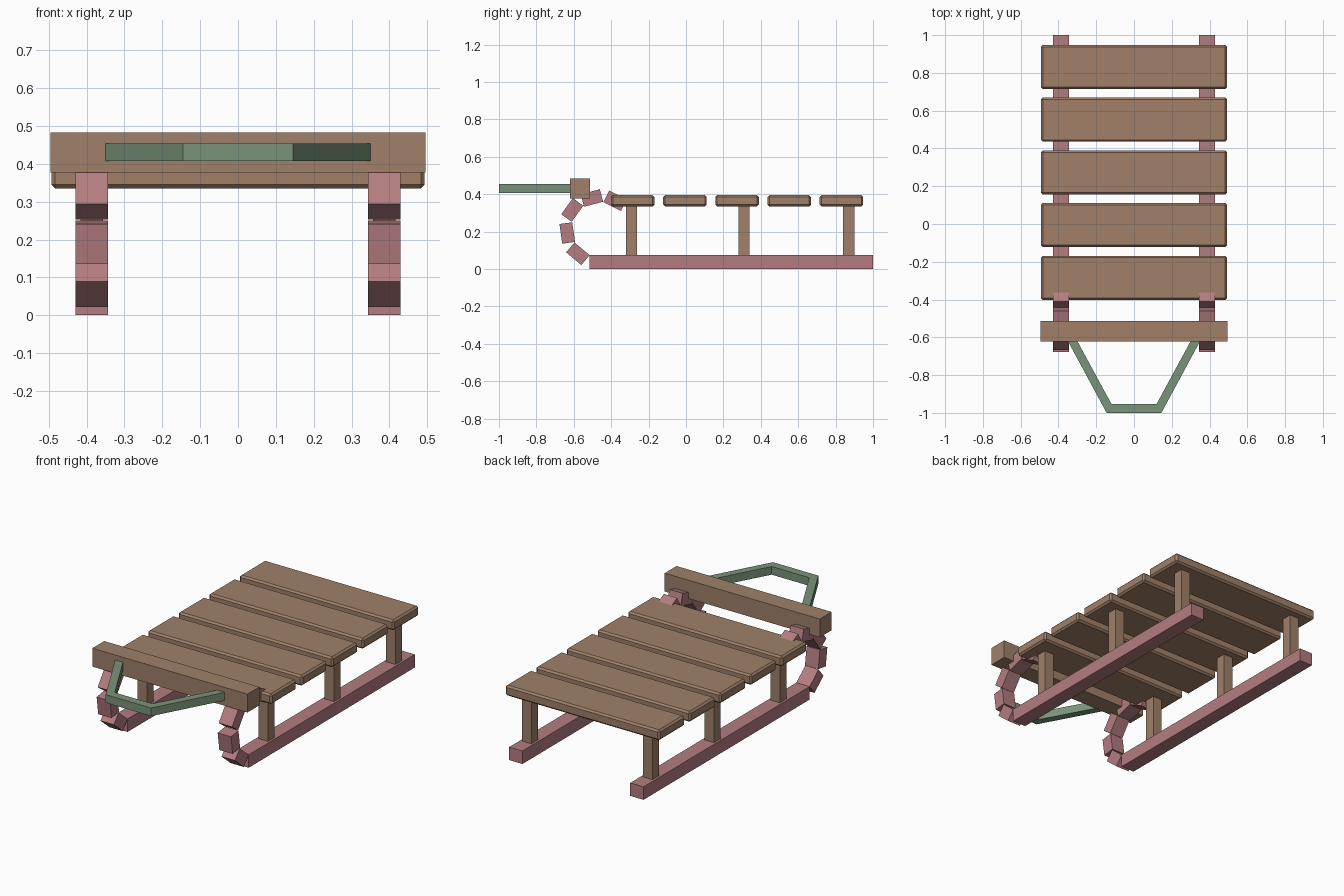
import bpy, bmesh, math
from mathutils import Matrix, Vector

if "Cube" in bpy.data.objects:
    bpy.data.objects.remove(bpy.data.objects["Cube"])


def material(name, rgb):
    m = bpy.data.materials.new(name)
    m.diffuse_color = (*rgb, 1)
    m.use_nodes = True
    m.node_tree.nodes["Principled BSDF"].inputs["Base Color"].default_value = m.diffuse_color
    return m


WOOD = material("brown wood", (0.35, 0.216, 0.141))
RED = material("dusty red", (0.456, 0.205, 0.216))
GREEN = material("sage green", (0.195, 0.296, 0.195))


def finish(name, bm, mat):
    bmesh.ops.recalc_face_normals(bm, faces=bm.faces)
    me = bpy.data.meshes.new(name)
    bm.to_mesh(me)
    bm.free()
    me.materials.append(mat)
    ob = bpy.data.objects.new(name, me)
    bpy.context.collection.objects.link(ob)
    return ob


def box(name, centre, size, mat, tilt=0, bevel=0):
    """Box with optional tilt about x (degrees) and chamfered edges."""
    bm = bmesh.new()
    bmesh.ops.create_cube(bm, size=1)
    bmesh.ops.scale(bm, vec=size, verts=bm.verts)
    if bevel:
        bmesh.ops.bevel(bm, geom=list(bm.edges), offset=bevel, segments=1, affect='EDGES')
    bm.transform(Matrix.Translation(centre) @ Matrix.Rotation(math.radians(tilt), 4, 'X'))
    return finish(name, bm, mat)


# Seat planks
for i in range(5):
    box(f"seat_plank_{i + 1}", (0, -0.285 + 0.279 * i, 0.365), (0.986, 0.233, 0.06), WOOD, bevel=0.01)

# Front crossbar
box("crossbar", (0, -0.567, 0.43), (0.99, 0.108, 0.106), WOOD)

# Runners, their curled fronts and the posts, on both sides
CURL = [(-0.578, 0.082, -40), (-0.635, 0.193, -82), (-0.608, 0.316, 54),
        (-0.503, 0.380, 15), (-0.379, 0.365, -27)]
for side, s in (("left", -1), ("right", 1)):
    x = 0.3865 * s
    box(f"runner_{side}", (x, 0.2425, 0.0375), (0.085, 1.515, 0.075), RED)
    for i, (y, z, a) in enumerate(CURL):
        box(f"runner_curl_{side}_{i + 1}", (x, y, z), (0.085, 0.106, 0.069), RED, tilt=a)
    for i, y in enumerate((-0.291, 0.31, 0.87)):
        box(f"post_{side}_{i + 1}", (x, y, 0.205), (0.06, 0.06, 0.27), WOOD)

# Pull handle: mitred strip extruded upward
outer = [(-0.35, -0.62), (-0.145, -1.0), (0.145, -1.0), (0.35, -0.62)]
inner = [(0.3, -0.62), (0.12, -0.952), (-0.12, -0.952), (-0.3, -0.62)]
bm = bmesh.new()
face = bm.faces.new([bm.verts.new((x, y, 0.407)) for x, y in outer + inner])
top = bmesh.ops.extrude_face_region(bm, geom=[face])["geom"]
bmesh.ops.translate(bm, vec=Vector((0, 0, 0.047)),
                    verts=[v for v in top if isinstance(v, bmesh.types.BMVert)])
finish("pull_handle", bm, GREEN)
